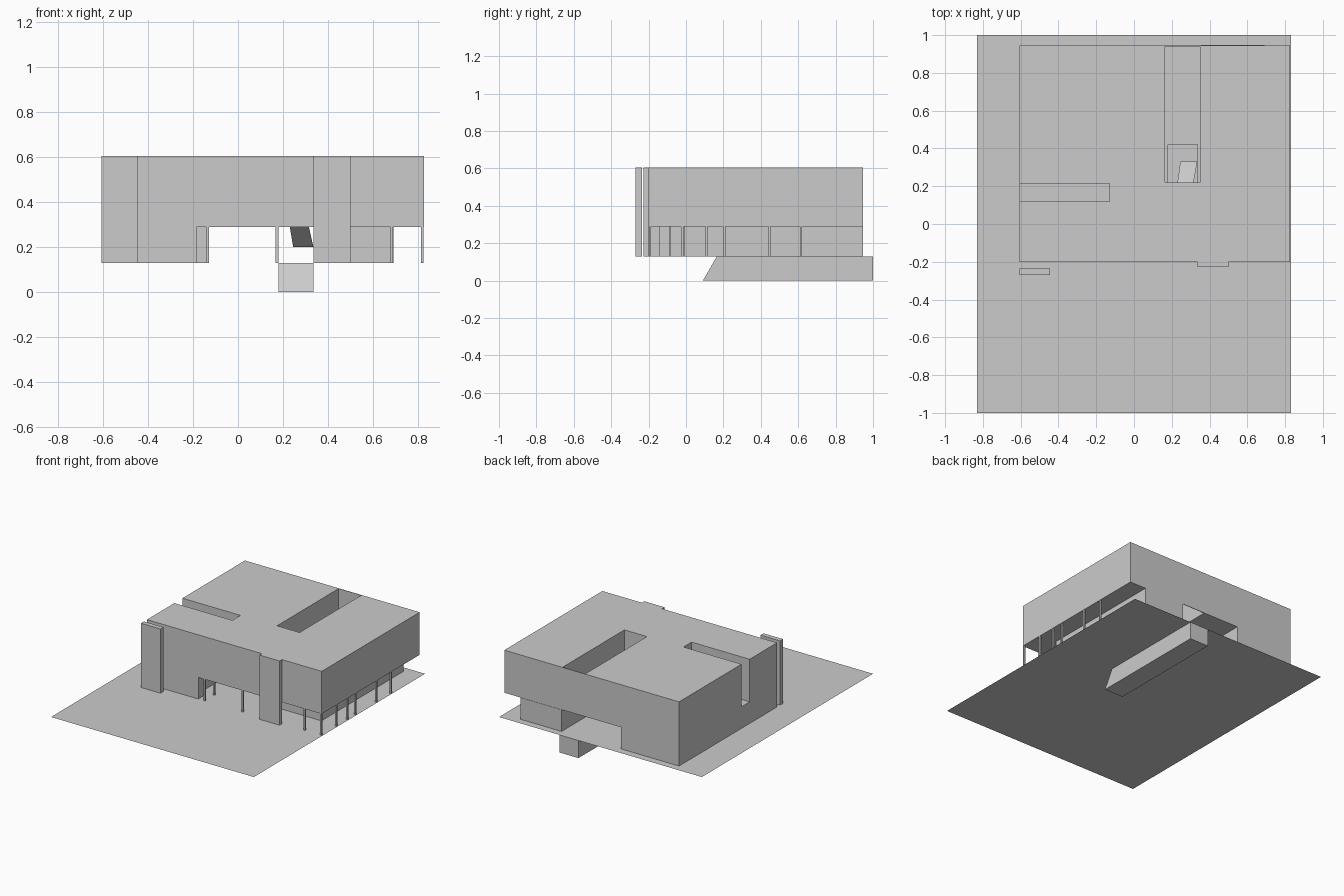
import bpy, bmesh

if "Cube" in bpy.data.objects:
    bpy.data.objects.remove(bpy.data.objects["Cube"])

G, S, R = 0.13, 0.29, 0.605   # ground, soffit and roof levels


def add_mesh(name, bm):
    bmesh.ops.recalc_face_normals(bm, faces=bm.faces)
    me = bpy.data.meshes.new(name)
    bm.to_mesh(me)
    bm.free()
    ob = bpy.data.objects.new(name, me)
    bpy.context.collection.objects.link(ob)
    return ob


def prism(name, pts, z0, z1):
    """Extrude a plan outline between two levels."""
    bm = bmesh.new()
    f = bm.faces.new([bm.verts.new((x, y, z0)) for x, y in pts])
    ext = bmesh.ops.extrude_face_region(bm, geom=[f])
    for v in ext["geom"]:
        if isinstance(v, bmesh.types.BMVert):
            v.co.z = z1
    return add_mesh(name, bm)


def box(name, x0, x1, y0, y1, z0, z1):
    return prism(name, [(x0, y0), (x1, y0), (x1, y1), (x0, y1)], z0, z1)


def faces(name, polys):
    """Thin sheets from short point lists."""
    bm = bmesh.new()
    for p in polys:
        bm.faces.new([bm.verts.new(c) for c in p])
    bmesh.ops.remove_doubles(bm, verts=bm.verts, dist=1e-5)
    return add_mesh(name, bm)


# Ground sheet with the stairwell opening
def rect(x0, x1, y0, y1, z=G):
    return [(x0, y0, z), (x1, y0, z), (x1, y1, z), (x0, y1, z)]


X0, X1, H0, H1 = 0.18, 0.335, 0.22, 0.42
faces("ground", [rect(-0.83, 0.83, -1, H0), rect(-0.83, X0, H0, H1),
                 rect(X1, 0.83, H0, H1), rect(-0.83, 0.83, H1, 1)])

# Sunken passage under the ground, with sloped front end
prof = [(0.165, G), (0.09, 0), (1, 0), (1, G)]
walls = [[(x, y, z) for y, z in prof] for x in (X0, X1)]
for (ya, za), (yb, zb) in zip(prof, prof[1:]):
    walls.append([(X0, ya, za), (X1, ya, za), (X1, yb, zb), (X0, yb, zb)])
faces("sunken_passage", walls)

# Stair flight rising towards the front
faces("stair_flight", [[(0.245, 0.33, 0.20), (0.335, 0.33, 0.20),
                        (0.315, 0.22, S), (0.23, 0.22, S)]])

# Upper storey with the side slot and the rear slot cut in plan
prism("upper_storey", [
    (-0.605, -0.2), (0.825, -0.2), (0.825, 0.945), (0.35, 0.945), (0.35, 0.22),
    (0.165, 0.22), (0.165, 0.945), (-0.605, 0.945), (-0.605, 0.215),
    (-0.13, 0.215), (-0.13, 0.12), (-0.605, 0.12)], S, R)
box("rear_slot_wall", 0.165, 0.35, 0.941, 0.945, S, R)

# Ground floor volumes
prism("left_ground_floor", [
    (-0.605, -0.2), (-0.185, -0.2), (-0.185, -0.14), (-0.235, -0.14),
    (-0.235, 0.1), (-0.13, 0.1), (-0.13, 0.945), (-0.605, 0.945)], G, S)
box("right_ground_floor", 0.355, 0.69, -0.01, 0.947, G, S)

# Tall front slabs
box("left_front_slab", -0.605, -0.445, -0.27, -0.235, G, R)
box("right_front_slab", 0.335, 0.5, -0.228, -0.2, G, R)

# Slender columns
cols = [(0.818, y) for y in (-0.193, -0.02, 0.11, 0.205, 0.447, 0.615)]
cols += [(x, -0.193) for x in (0.683, 0.173, -0.135)] + [(-0.135, -0.085)]
for i, (x, y) in enumerate(cols):
    box(f"column_{i + 1}", x - 0.006, x + 0.006, y - 0.006, y + 0.006, G, S)
